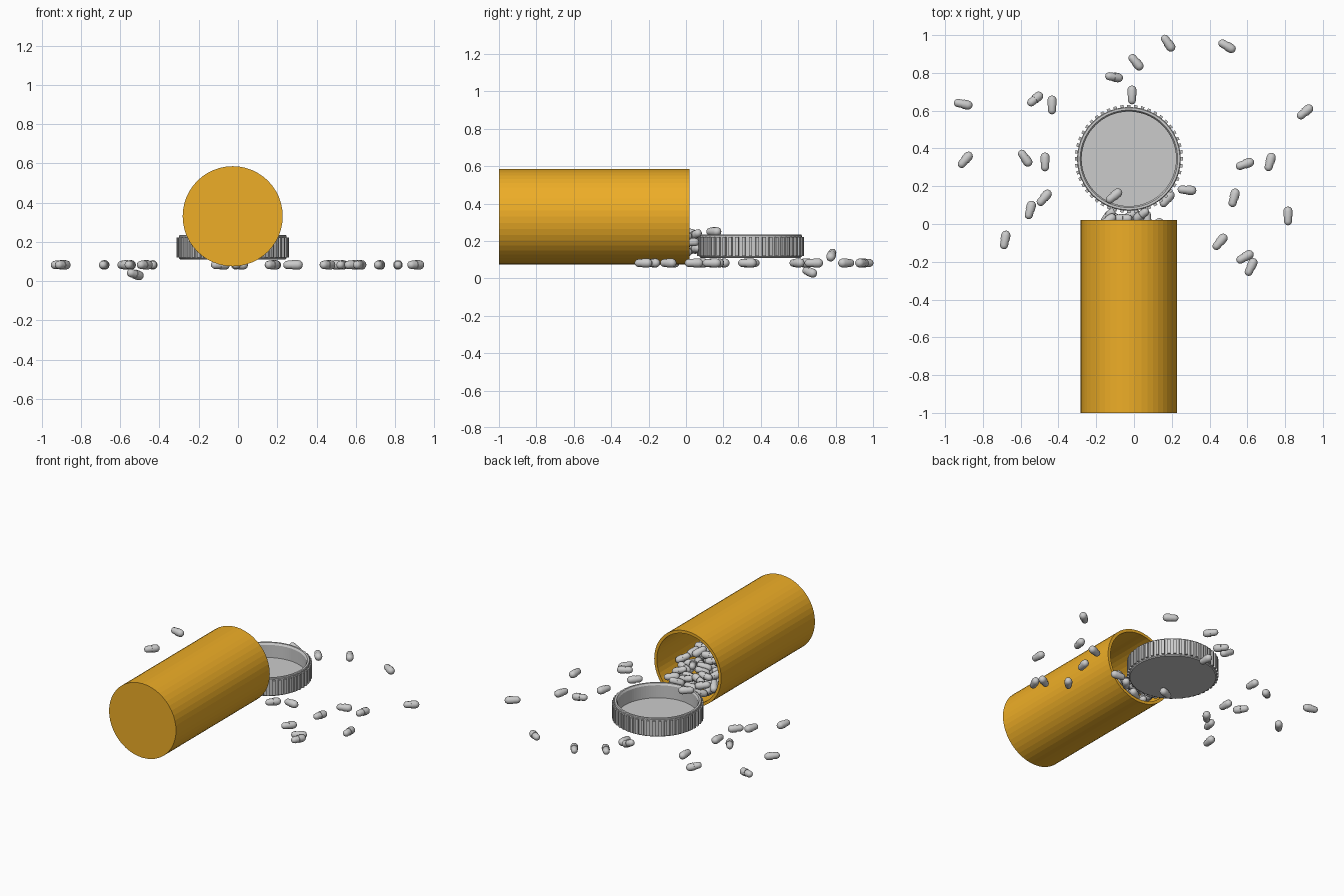
import bpy, bmesh, math, random
from mathutils import Vector, Matrix, Euler

if "Cube" in bpy.data.objects:
    bpy.data.objects.remove(bpy.data.objects["Cube"])

random.seed(4)
CX = -0.027          # shared centre line of bottle and cap


def lathe(name, profile, segs):
    """Spin an (r, z) profile around z into a mesh."""
    bm = bmesh.new()
    vs = [bm.verts.new((r, 0, z)) for r, z in profile]
    es = [bm.edges.new(p) for p in zip(vs, vs[1:])]
    bmesh.ops.spin(bm, geom=vs + es, cent=(0, 0, 0), axis=(0, 0, 1),
                   angle=math.tau, steps=segs)
    bmesh.ops.remove_doubles(bm, verts=bm.verts, dist=1e-5)
    bmesh.ops.recalc_face_normals(bm, faces=bm.faces)
    me = bpy.data.meshes.new(name)
    bm.to_mesh(me)
    bm.free()
    return me


def place(name, me, matrix):
    ob = bpy.data.objects.new(name, me)
    ob.matrix_world = matrix
    bpy.context.collection.objects.link(ob)
    return ob


# Bottle: hollow tube lying along y, mouth towards +y
bottle = lathe("bottle", [(0, 0), (0.255, 0), (0.255, 1.02), (0.235, 1.02),
                          (0.235, 0.02), (0, 0.02)], 48)
amber = bpy.data.materials.new("amber")
amber.diffuse_color = (0.85, 0.42, 0.02, 1)
amber.use_nodes = True
amber.node_tree.nodes["Principled BSDF"].inputs["Base Color"].default_value = amber.diffuse_color
bottle.materials.append(amber)
place("bottle", bottle, Matrix.Translation((CX, -1, 0.33)) @ Matrix.Rotation(-math.pi / 2, 4, 'X'))

# Cap: upturned shallow dish with grip ribs around the side
cap = lathe("cap", [(0, 0), (0.268, 0), (0.274, 0.006), (0.274, 0.12), (0.27, 0.125),
                    (0.258, 0.125), (0.25, 0.112), (0.25, 0.025), (0, 0.025)], 96)
bm = bmesh.new()
bm.from_mesh(cap)
for i in range(48):
    m = (Matrix.Rotation(math.tau * i / 48, 4, 'Z') @ Matrix.Translation((0.277, 0, 0.061))
         @ Matrix.Diagonal((0.018, 0.018, 0.102, 1)))
    bmesh.ops.create_cube(bm, size=1, matrix=m)
bm.to_mesh(cap)
bm.free()
place("cap", cap, Matrix.Translation((CX, 0.345, 0.11)))

# Capsule: narrow half slipped into a wider half, lying along x
def dome(r, z, up):
    return [(r * math.cos(a), z + up * r * math.sin(a))
            for a in (math.radians(d) for d in (0, 30, 60, 90))]

capsule = lathe("capsule", dome(0.0215, -0.028, -1)[::-1] + [(0.0215, -0.002), (0.0245, -0.002)]
                + dome(0.0245, 0.026, 1), 12)
capsule.transform(Matrix.Rotation(math.pi / 2, 4, 'Y'))
for p in capsule.polygons:
    p.use_smooth = True
probe = place("capsule_1", capsule, Matrix())
bpy.context.view_layer.objects.active = probe
probe.select_set(True)
bpy.ops.object.shade_smooth_by_angle(angle=math.radians(40))
bpy.data.objects.remove(probe)

# Spilled capsules: x, y, heading in degrees, all on one level
spilled = [(-.905, .635, -12), (-.894, .339, 50), (-.434, .63, 90), (-.577, .349, -55),
           (-.471, .328, 90), (-.476, .138, 50), (-.55, .074, 75), (-.683, -.085, 80),
           (.01, .857, -50), (.18, .958, -55), (.492, .942, -30), (-.011, .683, 90),
           (.905, .593, 40), (.587, .317, 20), (.72, .328, 75), (.529, .138, 75),
           (.815, .042, 90), (.455, -.095, 50), (.587, -.175, 30), (.619, -.228, 65),
           (.28, .18, -5), (.175, .132, 50), (-.09, .2, 20)]
# Tilted ones: x, y, z, heading, pitch
tilted = [(-.524, .661, .034, 40, 14), (-.106, .778, .125, -10, 25), (-.106, .148, .25, 40, 0)]
for x, y, z, a, t in [(x, y, .082, a, 0) for x, y, a in spilled] + tilted:
    place("spilled_capsule", capsule, Matrix.Translation((x, y, z))
          @ Euler((0, math.radians(t), math.radians(a))).to_matrix().to_4x4())

# Heap of capsules inside the bottle, sloping down to the mouth
heap = []
for _ in range(9000):
    y = random.uniform(-0.5, 0.06)
    c = Vector((random.uniform(-0.2, 0.2), y, random.uniform(-0.21, 0)))
    if c.z > min(-0.1 + 0.3 * (0.06 - y), -0.01):
        continue
    rot = Euler((0, random.uniform(-0.45, 0.45), random.uniform(0, math.tau))).to_matrix()
    half = rot @ Vector((0.026, 0, 0))
    ends = (c - half, c, c + half)
    if any(math.hypot(e.x, e.z) > 0.209 or e.y > 0.065 for e in ends):
        continue
    if any((e - f).length < 0.04 for o in heap for e in ends for f in o):
        continue
    heap.append(ends)
    place("heap_capsule", capsule, Matrix.Translation(c + Vector((CX, 0, 0.33))) @ rot.to_4x4())
